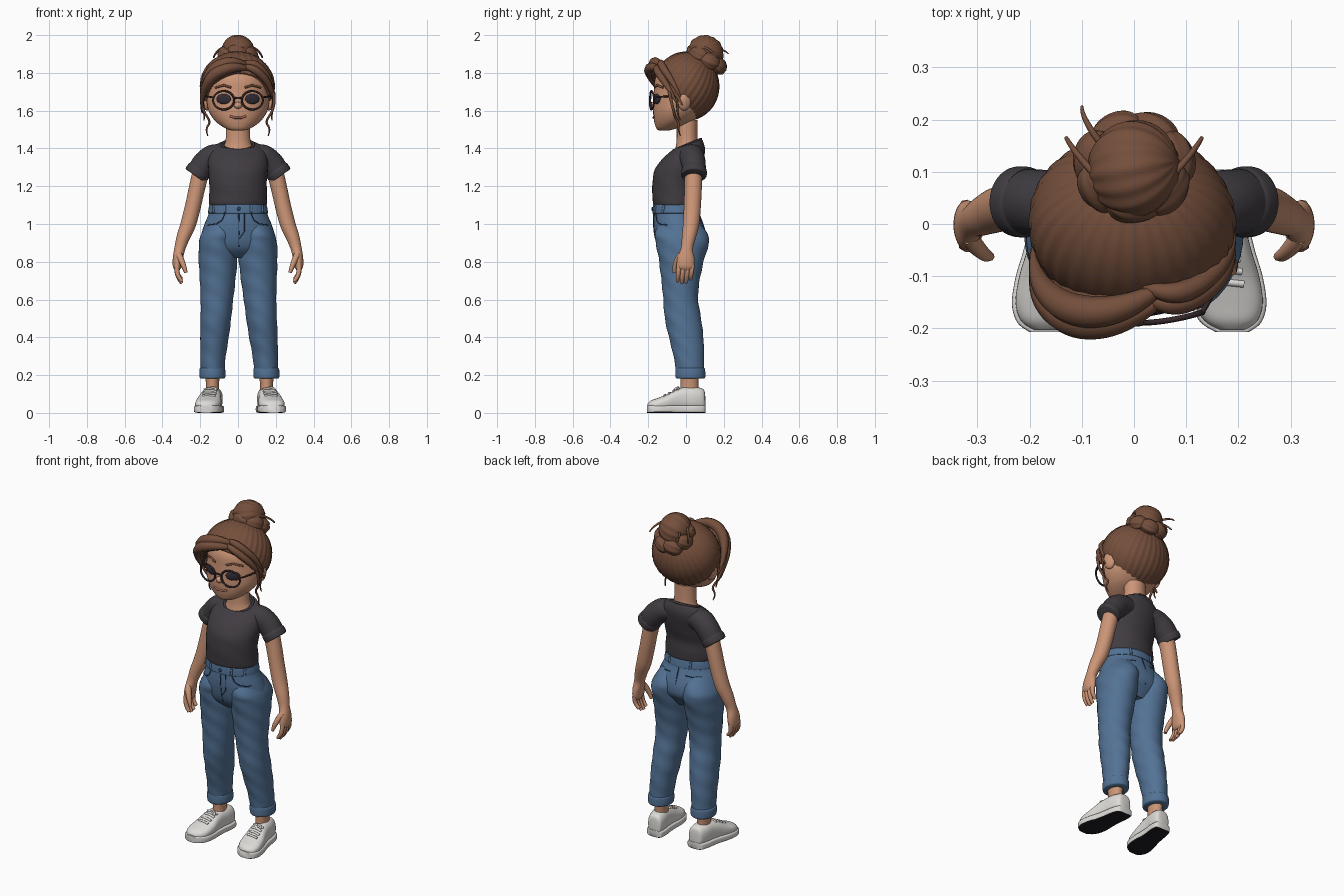
import bpy, bmesh, math
from mathutils import Vector, Matrix, Euler
from mathutils.bvhtree import BVHTree

if "Cube" in bpy.data.objects:
    bpy.data.objects.remove(bpy.data.objects["Cube"])


def material(name, r, g, b):
    m = bpy.data.materials.new(name)
    lin = [(c / 255) ** 2.2 for c in (r, g, b)]
    m.diffuse_color = (*lin, 1)
    m.use_nodes = True
    m.node_tree.nodes["Principled BSDF"].inputs["Base Color"].default_value = m.diffuse_color
    return m


SKIN = material("skin", 203, 148, 118)
HAIR = material("brown_hair", 116, 80, 62)
SHIRT = material("charcoal_cotton", 66, 62, 67)
DENIM = material("blue_denim", 84, 114, 148)
SEAM = material("dark_seam", 48, 66, 92)
SHOE = material("white_leather", 222, 219, 215)
SOLE = material("black_rubber", 34, 32, 36)
FRAME = material("glasses_frame", 56, 44, 46)
EYE = material("dark_eye", 52, 48, 56)
LIP = material("lips", 178, 108, 94)


def finish(name, bm, mat):
    bmesh.ops.recalc_face_normals(bm, faces=bm.faces[:])
    me = bpy.data.meshes.new(name)
    bm.to_mesh(me)
    bm.free()
    me.materials.append(mat)
    ob = bpy.data.objects.new(name, me)
    bpy.context.collection.objects.link(ob)
    return ob


def spline(a, b, c, d, t):
    return 0.5 * (2 * b + (c - a) * t + (2 * a - 5 * b + 4 * c - d) * t * t
                  + (3 * b - a - 3 * c + d) * t ** 3)


def loft(name, rings, mat, n=40, pw=1.0, steps=5, wave=0.0):
    """Skin over (centre, u, v) rings, smoothed along the length."""
    full = []
    for i in range(len(rings) - 1):
        q = [rings[max(i - 1, 0)], rings[i], rings[i + 1], rings[min(i + 2, len(rings) - 1)]]
        for k in range(steps):
            full.append([spline(*(r[j] for r in q), k / steps) for j in range(3)])
    full.append(rings[-1])
    power = lambda x: math.copysign(abs(x) ** pw, x)
    bm = bmesh.new()
    loops = []
    for c, u, v in full:
        loop = []
        for i in range(n):
            t = 2 * math.pi * i / n
            f = 1 + wave * math.sin(60 * c.z + 2 * math.sin(t) + 3 * t)
            loop.append(bm.verts.new(c + (u * power(math.cos(t)) + v * power(math.sin(t))) * f))
        loops.append(loop)
    for a, b in zip(loops, loops[1:]):
        for i in range(n):
            j = (i + 1) % n
            bm.faces.new((a[i], a[j], b[j], b[i]))
    bm.faces.new(loops[0])
    bm.faces.new(loops[-1])
    return finish(name, bm, mat)


def levels(rows, s=1):
    """Horizontal rings from (x, z, half width, front y, back y, tilt)."""
    out = []
    for x, z, rx, yf, yb, *tilt in rows:
        h = (yb - yf) / 2
        shift = 0.01 * max(0, 1 - z / 0.8)
        out.append((Vector((s * x + shift, (yf + yb) / 2, z)), Vector((rx, 0, 0)),
                    Vector((0, h, h * (tilt[0] if tilt else 0)))))
    return out


def along(pts, s=1):
    """Rings square to a path of (x, y, z, r, r in y)."""
    ps = [Vector((s * p[0], p[1], p[2])) for p in pts]
    out = []
    for i, p in enumerate(pts):
        t = (ps[min(i + 1, len(ps) - 1)] - ps[max(i - 1, 0)]).normalized()
        u = t.cross(Vector((0, 1, 0))).normalized()
        out.append((ps[i], u * p[3], u.cross(t).normalized() * p[4]))
    return out


def ball(name, loc, scale, mat, rot=(0, 0, 0), pre=(0, 0, 0), ridges=0, amp=0.0, cut=None):
    bm = bmesh.new()
    bmesh.ops.create_uvsphere(bm, u_segments=max(24, ridges * 6), v_segments=20, radius=1)
    if ridges:
        for v in bm.verts:
            a, w = math.atan2(v.co.y, v.co.x), math.hypot(v.co.x, v.co.y)
            v.co *= 1 + amp * w * (math.cos(ridges * a) + 0.5 * math.cos(7 * a))
    m = (Matrix.Translation(loc) @ Euler(rot).to_matrix().to_4x4()
         @ Matrix.Diagonal((*scale, 1)) @ Euler(pre).to_matrix().to_4x4())
    bmesh.ops.transform(bm, matrix=m, verts=bm.verts[:])
    if cut:
        bmesh.ops.bisect_plane(bm, geom=bm.verts[:] + bm.edges[:] + bm.faces[:],
                               plane_co=cut[0], plane_no=cut[1], clear_inner=True)
        bmesh.ops.holes_fill(bm, edges=[e for e in bm.edges if e.is_boundary])
    return finish(name, bm, mat)


def strand(name, pts, mat, closed=False):
    """Tapered round strand through (x, y, z, radius)."""
    cu = bpy.data.curves.new(name, 'CURVE')
    cu.dimensions = '3D'
    cu.bevel_depth, cu.bevel_resolution, cu.resolution_u = 1, 2, 6
    cu.use_fill_caps = True
    sp = cu.splines.new('NURBS')
    sp.points.add(len(pts) - 1)
    for p, (x, y, z, r) in zip(sp.points, pts):
        p.co, p.radius = (x, y, z, 1), r
    sp.order_u = min(4, len(pts))
    sp.use_endpoint_u, sp.use_cyclic_u = not closed, closed
    cu.materials.append(mat)
    ob = bpy.data.objects.new(name, cu)
    bpy.context.collection.objects.link(ob)
    return ob


def seam(name, pts, target, mat, r=0.004, side='front'):
    """Thin strand laid on a part's surface, from 2D points in one view."""
    tree = BVHTree.FromPolygons([v.co for v in target.data.vertices],
                                [p.vertices[:] for p in target.data.polygons])
    out = []
    for (a, b), (c, d) in zip(pts, pts[1:]):
        for k in range(5):
            x, w = a + (c - a) * k / 4, b + (d - b) * k / 4
            o, way = {'front': ((x, -2, w), (0, 1, 0)), 'back': ((x, 2, w), (0, -1, 0)),
                      'top': ((x, w, 2), (0, 0, -1))}[side]
            hit = tree.ray_cast(Vector(o), Vector(way))[0]
            if hit:
                out.append((*hit, r))
    if len(out) > 1:
        strand(name, out, mat)


# Head, neck and face
head = loft("head", levels([
    (0, 1.494, .02, -.135, -.10), (0, 1.503, .06, -.155, -.06), (0, 1.54, .115, -.168, .03),
    (0, 1.59, .152, -.174, .09), (0, 1.64, .164, -.173, .12), (0, 1.70, .165, -.17, .14),
    (0, 1.78, .155, -.16, .14), (0, 1.85, .11, -.10, .10), (0, 1.87, .03, -.04, .04)]), SKIN)
loft("neck", levels([(0, 1.36, .09, -.07, .08, .4), (0, 1.405, .082, -.062, .075, .4),
                     (0, 1.44, .066, -.05, .062), (0, 1.55, .062, -.05, .06)]), SKIN)
ball("nose", (0, -.176, 1.628), (.022, .02, .018), SKIN)
seam("mouth", [(-.042, 1.572), (-.02, 1.563), (.02, 1.563), (.042, 1.572)], head, LIP, .006)

# Glasses, eyes, ears
for s, side in ((-1, "left"), (1, "right")):
    ball(side + "_eye", (s * .076, -.155, 1.662), (.042, .009, .027), EYE, rot=(0, 0, s * .42))
    seam(side + "_brow", [(s * .035, 1.722), (s * .075, 1.735), (s * .12, 1.722)], head, HAIR, .006)
    ball(side + "_ear", (s * .17, -.008, 1.648), (.02, .036, .048), SKIN, rot=(0, s * .15, s * .3))
    rim = []
    for i in range(16):
        a = 2 * math.pi * i / 16
        x = .076 + .057 * math.cos(a)
        rim.append((s * x, -.19 + 1.2 * x * x, 1.655 + .05 * math.sin(a), .0055))
    strand(side + "_rim", rim, FRAME, closed=True)
    strand(side + "_temple", [(s * .13, -.17, 1.67, .005), (s * .165, -.12, 1.675, .005),
                              (s * .178, -.01, 1.68, .005)], FRAME)
strand("glasses_bridge", [(-.022, -.188, 1.665, .005), (0, -.196, 1.672, .005),
                          (.022, -.188, 1.665, .005)], FRAME)

# Swept-up hair and bun
ball("hair_cap", (-.004, .003, 1.73), (.198, .173, .183), HAIR, pre=(-.6, 0, 0), ridges=32,
     amp=.008, cut=((0, -.17, 1.82), (0, .79, .61)))
ball("bun_core", (0, .105, 1.91), (.088, .095, .088), HAIR, rot=(-.5, 0, 0), pre=(0, 1.2, 0),
     ridges=14, amp=.02)
for i in range(7):
    a = 2 * math.pi * (i + .25) / 7
    ball("bun_coil", (.077 * math.cos(a), .11 + .068 * math.sin(a), 1.872 - .04 * math.sin(a)),
         (.056, .04, .045), HAIR, rot=(-.5, .35, a + 1.57), pre=(0, 1.57, 0), ridges=8, amp=.03)
strand("bun_wisp", [(-.06, .15, 1.92, .007), (-.10, .20, 1.93, .006), (-.10, .225, 1.90, .003)], HAIR)
for s in (-1, 1):
    strand("bun_wisp", [(s * .06, .08, 1.94, .007), (s * .11, .13, 1.93, .007),
                        (s * .13, .165, 1.88, .004)], HAIR)

# Parted fringe and loose face strands
for k, (dy, dz) in enumerate(((0, 0), (.022, .03), (.03, -.012))):
    strand("left_fringe", [(.05, -.145 + dy, 1.825 + dz / 2, .012), (-.01, -.185 + dy, 1.835 + dz, .026),
                           (-.10, -.20 + dy, 1.82 + dz, .034), (-.165, -.165 + dy, 1.755 + dz, .028),
                           (-.196, -.11 + dy, 1.68 + dz, .013), (-.19, -.06 + dy, 1.60 + dz, .004)], HAIR)
    strand("right_fringe", [(.02, -.14 + dy, 1.83 + dz / 2, .010), (.07, -.165 + dy, 1.835 + dz, .022),
                            (.135, -.14 + dy, 1.785 + dz, .022), (.18, -.09 + dy, 1.72 + dz, .016),
                            (.192, -.05 + dy, 1.64 + dz, .004)], HAIR)
for s in (-1, 1):
    strand("face_strand", [(s * .188, -.09, 1.70, .009), (s * .20, -.07, 1.62, .008),
                           (s * .155, -.06, 1.56, .006), (s * .145, -.03, 1.53, .006),
                           (s * .175, -.045, 1.505, .005), (s * .16, -.03, 1.468, .003)], HAIR)
    strand("ear_strand", [(s * .185, -.05, 1.70, .007), (s * .19, -.045, 1.63, .006),
                          (s * .175, -.05, 1.58, .005), (s * .18, -.03, 1.55, .003)], HAIR)

# T-shirt
shirt = loft("shirt_body", levels([
    (0, 1.093, .142, -.16, .055), (0, 1.105, .153, -.174, .066), (0, 1.15, .153, -.178, .066),
    (0, 1.21, .152, -.178, .063), (0, 1.28, .157, -.168, .08), (0, 1.34, .158, -.13, .094),
    (0, 1.39, .145, -.085, .10, .1), (0, 1.42, .11, -.066, .088, .3),
    (0, 1.418, .084, -.062, .078, .4)]), SHIRT, wave=.006)
collar = []
for i in range(20):
    a = 2 * math.pi * i / 20
    collar.append((.084 * math.cos(a), .008 + .072 * math.sin(a), 1.42 + .03 * math.sin(a), .007))
strand("collar", collar, SHIRT, closed=True)

for s, side in ((-1, "left"), (1, "right")):
    # Sleeve, arm and hand
    loft(side + "_sleeve", along([(.06, .025, 1.37, .055, .06), (.13, .03, 1.355, .066, .066),
                                  (.175, .04, 1.322, .066, .064), (.218, .043, 1.266, .06, .062)], s), SHIRT)
    loft(side + "_sleeve_cuff", along([(.202, .042, 1.288, .062, .064), (.209, .042, 1.279, .066, .068),
                                       (.224, .043, 1.259, .065, .067), (.226, .043, 1.256, .058, .06)], s), SHIRT)
    loft(side + "_arm", along([(.19, .04, 1.30, .045, .047), (.215, .038, 1.20, .043, .046),
                               (.237, .034, 1.10, .042, .045), (.263, .027, 1.0, .041, .043),
                               (.29, .015, .93, .035, .037), (.308, .005, .87, .029, .032),
                               (.318, 0, .82, .027, .045), (.322, -.003, .775, .023, .046),
                               (.322, -.004, .755, .012, .03)], s), SKIN)
    for k in range(4):
        y, d = -.036 + .023 * k, (.01, 0, .004, .022)[k]
        strand(side + "_finger", [(s * .322, y, .785, .014), (s * .328, y - .004, .745, .0135),
                                  (s * .318, y - .007, .715 + d / 2, .012),
                                  (s * .297, y - .008, .686 + d, .009)], SKIN)
    strand(side + "_thumb", [(s * .315, -.025, .84, .017), (s * .30, -.05, .81, .017),
                             (s * .285, -.062, .775, .014), (s * .276, -.062, .742, .009)], SKIN)

    # Trouser leg with rolled cuff, ankle
    loft(side + "_leg", levels([
        (.085, 1.02, .07, -.13, .06), (.098, .95, .095, -.165, .112), (.105, .90, .101, -.16, .122),
        (.106, .82, .103, -.145, .098), (.109, .70, .094, -.13, .072), (.114, .60, .086, -.12, .064),
        (.121, .50, .081, -.112, .08), (.129, .40, .075, -.09, .092), (.138, .30, .067, -.066, .096),
        (.143, .20, .062, -.048, .095)], s), DENIM, wave=.013, steps=9)
    loft(side + "_trouser_cuff", levels([
        (.143, .238, .062, -.05, .095), (.143, .23, .068, -.055, .101), (.143, .19, .068, -.055, .102),
        (.143, .181, .06, -.047, .094)], s), DENIM)
    loft(side + "_ankle", levels([(.143, .08, .038, -.035, .07), (.143, .14, .034, -.028, .065),
                                  (.143, .21, .04, -.03, .07)], s), SKIN)

    # Sneaker: upper, sole with black underside, laces
    cx = lambda y: s * (.143 - (y - .05) * .14) + .01
    stations = [(.102, .02, .09), (.093, .042, .125), (.05, .052, .137), (0, .053, .137),
                (-.05, .058, .125), (-.10, .066, .098), (-.15, .066, .079), (-.185, .051, .066),
                (-.203, .025, .05)]
    upper = loft(side + "_shoe_upper", [
        (Vector((cx(y), y, (h + .01) / 2)), Vector((w, 0, 0)), Vector((0, 0, (h - .01) / 2)))
        for y, w, h in stations], SHOE, pw=.8)
    sole = loft(side + "_shoe_sole", [
        (Vector((cx(y), y * 1.02, .02)), Vector((w + .007, 0, 0)), Vector((0, 0, .02)))
        for y, w, h in stations], SHOE, pw=.35)
    sole.data.materials.append(SOLE)
    for p in sole.data.polygons:
        if p.normal.z < -.6:
            p.material_index = 1
    for k in range(4):
        y = -.035 - .024 * k
        seam(side + "_lace", [(cx(y) - .035, y), (cx(y) + .035, y - .008)], upper, SHOE, .007, 'top')
    strand(side + "_lace_bow", [(cx(-.03), -.04, .135, .005), (cx(-.03) + .035, -.05, .135, .006),
                                (cx(-.03) + .04, -.075, .115, .006), (cx(-.03), -.04, .128, .005)], SHOE)

# Trouser top with waistband
hips = loft("trouser_hips", levels([
    (0, 1.10, .147, -.168, .06), (0, 1.05, .157, -.171, .07), (0, 1.0, .177, -.173, .09),
    (0, .95, .193, -.168, .106), (0, .90, .20, -.157, .105), (0, .86, .185, -.135, .08),
    (0, .82, .11, -.09, .05)]), DENIM)
band = loft("waistband", levels([
    (0, 1.058, .154, -.172, .068), (0, 1.06, .159, -.177, .073), (0, 1.10, .152, -.174, .066),
    (0, 1.104, .146, -.168, .06)]), DENIM)

# Fly, pockets, belt loops and button
seam("fly_seam", [(.004, 1.055), (.004, .88)], hips, SEAM, .003)
seam("fly_stitch", [(.034, 1.055), (.034, .96), (.006, .92)], hips, SEAM, .002)
ball("waist_button", (.004, -.178, 1.08), (.01, .005, .01), SEAM)
seam("seat_seam", [(0, 1.055), (0, .88)], hips, SEAM, .003, 'back')
for s in (-1, 1):
    seam("front_pocket", [(s * .07, 1.055), (s * .085, 1.02), (s * .115, 1.0), (s * .16, .995)], hips, SEAM, .003)
    for x, view in ((.07, 'front'), (.07, 'back'), (.13, 'front')):
        seam("belt_loop", [(s * x, 1.062), (s * x, 1.098)], band, DENIM, .007, view)
    seam("back_pocket", [(s * .05, 1.02), (s * .13, 1.01)], hips, SEAM, .003, 'back')

# Smooth shading
bpy.ops.object.select_all(action='DESELECT')
for ob in bpy.data.objects:
    if ob.type == 'MESH':
        ob.select_set(True)
        bpy.context.view_layer.objects.active = ob
bpy.ops.object.shade_smooth_by_angle(angle=math.radians(45))
